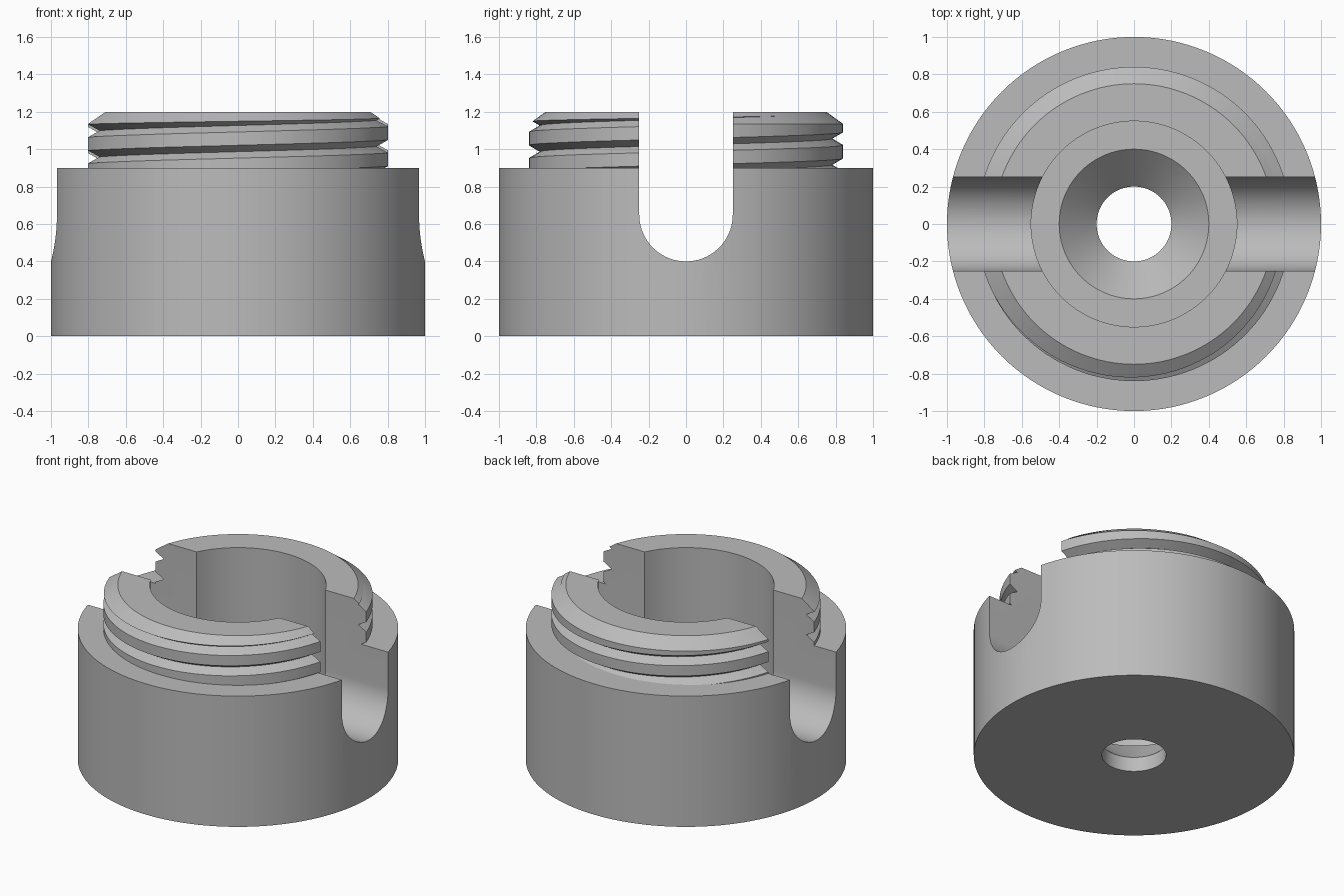
import bpy
import bmesh
from math import cos, sin, pi, radians

SEGMENTS = 128
PITCH = 0.14

cube = bpy.data.objects.get("Cube")
if cube:
    bpy.data.objects.remove(cube, do_unlink=True)

grey = bpy.data.materials.new("plain grey")
grey.use_nodes = True
grey.diffuse_color = (0.5, 0.5, 0.5, 1)
grey.node_tree.nodes["Principled BSDF"].inputs["Base Color"].default_value = (0.5, 0.5, 0.5, 1)


def skin(name, sections, material=grey):
    """Closed solid bridging a list of equal-length cross-sections, capped at both ends."""
    bm = bmesh.new()
    loops = [[bm.verts.new(p) for p in section] for section in sections]
    for a, b in zip(loops, loops[1:]):
        for i in range(len(a)):
            j = (i + 1) % len(a)
            bm.faces.new((a[i], a[j], b[j], b[i]))
    bm.faces.new(loops[0])
    bm.faces.new(loops[-1])
    bmesh.ops.recalc_face_normals(bm, faces=bm.faces)
    mesh = bpy.data.meshes.new(name)
    bm.to_mesh(mesh)
    bm.free()
    mesh.materials.append(material)
    obj = bpy.data.objects.new(name, mesh)
    bpy.context.collection.objects.link(obj)
    return obj


def turned(name, profile):
    """Solid of revolution from (radius, height) pairs."""
    angles = [2 * pi * i / SEGMENTS for i in range(SEGMENTS)]
    return skin(name, [[(r * cos(a), r * sin(a), z) for a in angles] for r, z in profile])


def combine(target, tool, operation):
    """Apply a boolean and discard the tool."""
    mod = target.modifiers.new(operation.title(), "BOOLEAN")
    mod.operation = operation
    mod.solver = "EXACT"
    mod.object = tool
    bpy.context.view_layer.objects.active = target
    bpy.ops.object.modifier_apply(modifier=mod.name)
    bpy.data.objects.remove(tool, do_unlink=True)


# Cylindrical body and chamfered neck
body = turned("slotted_collar", [(1, 0), (1, 0.9)])
neck = turned("threaded_neck", [(0.84, 0.8), (0.84, 1.135), (0.75, 1.2)])

# Right-hand helical V groove cut into the neck
ROOT, OUTER, HALF = 0.782, 0.88, 0.058
steps = 96
sections = []
for i in range(-3 * steps, 3 * steps + 1):
    a = radians(271) + 2 * pi * i / steps
    z = 0.987 + PITCH * i / steps
    sections.append([(r * cos(a), r * sin(a), z + dz)
                     for r, dz in ((ROOT, 0), (OUTER, HALF), (OUTER, -HALF))])
combine(neck, skin("thread_cutter", sections), "DIFFERENCE")
combine(body, neck, "UNION")

# Stepped bore: through hole, countersink and wide well
bore = turned("bore_cutter", [(0.2, -0.1), (0.2, 0.1), (0.4, 0.3), (0.55, 0.3), (0.55, 1.4)])
combine(body, bore, "DIFFERENCE")

# Round-bottomed slot running side to side
arc = [(0.25 * cos(a), 0.65 + 0.25 * sin(a))
       for a in (pi + pi * i / 48 for i in range(49))]
outline = [(-0.25, 1.4)] + arc + [(0.25, 1.4)]
slot = skin("slot_cutter", [[(x, y, z) for y, z in outline] for x in (-1.2, 1.2)])
combine(body, slot, "DIFFERENCE")

# Smooth the round walls, keep machined edges crisp
bpy.ops.object.select_all(action="DESELECT")
body.select_set(True)
bpy.context.view_layer.objects.active = body
bpy.ops.object.shade_smooth_by_angle(angle=radians(25))
